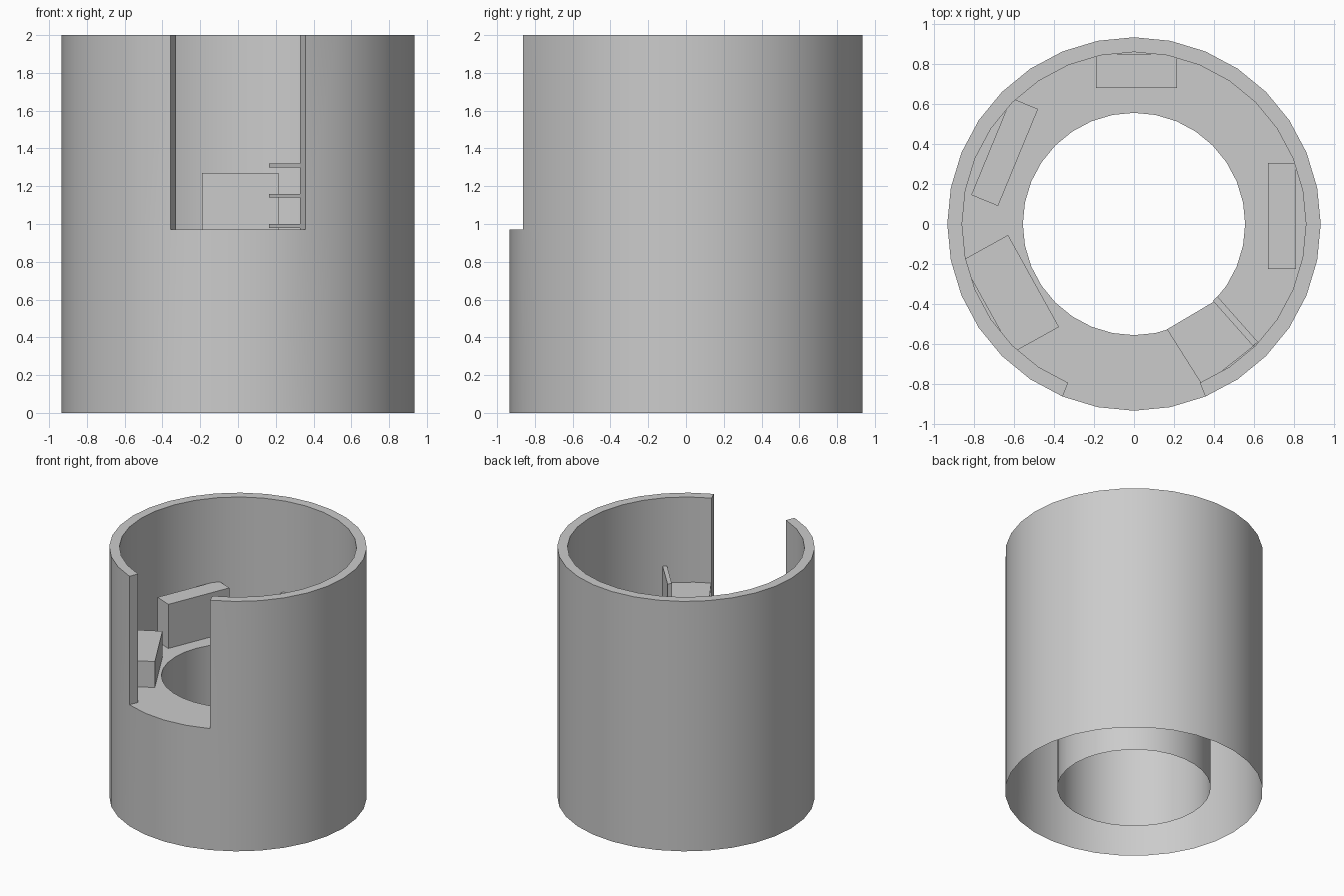
import bpy, bmesh
from math import cos, sin, pi, radians

if "Cube" in bpy.data.objects:
    bpy.data.objects.remove(bpy.data.objects["Cube"])

SIDES = 32
R_OUT, R_IN, R_HOLE = 0.934, 0.86, 0.556
FLOOR, TOP, TUBE_BOTTOM = 0.972, 2.0, 0.03
SLOT = range(22, 26)          # four segments left open at the front


def finish(bm, name, smooth=False):
    bmesh.ops.remove_doubles(bm, verts=bm.verts, dist=1e-5)
    mesh = bpy.data.meshes.new(name)
    bm.to_mesh(mesh)
    bm.free()
    obj = bpy.data.objects.new(name, mesh)
    bpy.context.collection.objects.link(obj)
    if smooth:
        bpy.ops.object.select_all(action='DESELECT')
        obj.select_set(True)
        bpy.context.view_layer.objects.active = obj
        bpy.ops.object.shade_smooth_by_angle(angle=radians(30))
    return obj


def at(r, i, z):
    a = 2 * pi * i / SIDES
    return (r * cos(a), r * sin(a), z)


def quad(bm, *pts):
    bm.faces.new([bm.verts.new(p) for p in pts])


def strip(bm, i, p, q):
    """One segment of a lathed profile line from p to q, each (radius, z)."""
    quad(bm, at(*[p[0], i, p[1]]), at(p[0], i + 1, p[1]),
         at(q[0], i + 1, q[1]), at(q[0], i, q[1]))


def prism(name, pts, z0, z1):
    """Upright block from a counter-clockwise footprint."""
    bm = bmesh.new()
    face = bm.faces.new([bm.verts.new((x, y, z0)) for x, y in pts])
    ext = bmesh.ops.extrude_face_region(bm, geom=[face], use_keep_orig=True)
    verts = [v for v in ext['geom'] if isinstance(v, bmesh.types.BMVert)]
    bmesh.ops.translate(bm, verts=verts, vec=(0, 0, z1 - z0))
    bmesh.ops.recalc_face_normals(bm, faces=bm.faces)
    return finish(bm, name)


def block(name, a, b, depth, z1):
    """Box whose inner face runs from a to b and goes back toward the wall."""
    dx, dy = b[0] - a[0], b[1] - a[1]
    n = (dx * dx + dy * dy) ** 0.5
    ox, oy = -dy / n * depth, dx / n * depth
    prism(name, [a, b, (b[0] + ox, b[1] + oy), (a[0] + ox, a[1] + oy)], FLOOR, z1)


# Round shell: open-bottomed outer skin, ring floor, thick upper wall with a slot
bm = bmesh.new()
for i in range(SIDES):
    strip(bm, i, (R_OUT, 0), (R_OUT, FLOOR))
    strip(bm, i, (R_IN, FLOOR), (R_HOLE, FLOOR))
    if i in SLOT:
        strip(bm, i, (R_OUT, FLOOR), (R_IN, FLOOR))
    else:
        strip(bm, i, (R_OUT, FLOOR), (R_OUT, TOP))
        strip(bm, i, (R_OUT, TOP), (R_IN, TOP))
        strip(bm, i, (R_IN, TOP), (R_IN, FLOOR))
    # central tube under the floor
    strip(bm, i, (R_HOLE, FLOOR), (R_HOLE, TUBE_BOTTOM))
# end faces of the slot
a, b = SLOT.start, SLOT.stop
quad(bm, at(R_IN, a, FLOOR), at(R_OUT, a, FLOOR), at(R_OUT, a, TOP), at(R_IN, a, TOP))
quad(bm, at(R_OUT, b, FLOOR), at(R_IN, b, FLOOR), at(R_IN, b, TOP), at(R_OUT, b, TOP))
finish(bm, "round_shell", smooth=True)

# Blocks standing on the floor against the wall
block("back_block", (-0.19, 0.68), (0.215, 0.68), 0.17, 1.27)
block("left_back_block", (-0.68, 0.09), (-0.48, 0.575), 0.145, 1.325)
block("left_front_block", (-0.375, -0.515), (-0.63, -0.055), 0.266, 1.18)
block("right_block", (0.67, 0.305), (0.67, -0.225), 0.14, 1.325)

# Shelf unit at the front right: three thin shelves and an upright end panel
shelf = [(0.165, -0.527), (0.345, -0.812), (0.605, -0.605), (0.405, -0.385)]
for k in range(3):
    z = 0.98 + 0.16 * k
    prism(f"shelf_{k + 1}", shelf, z, z + 0.02)
prism("shelf_end_panel", [(0.395, -0.385), (0.595, -0.61), (0.62, -0.59), (0.417, -0.362)],
      FLOOR, 1.455)
